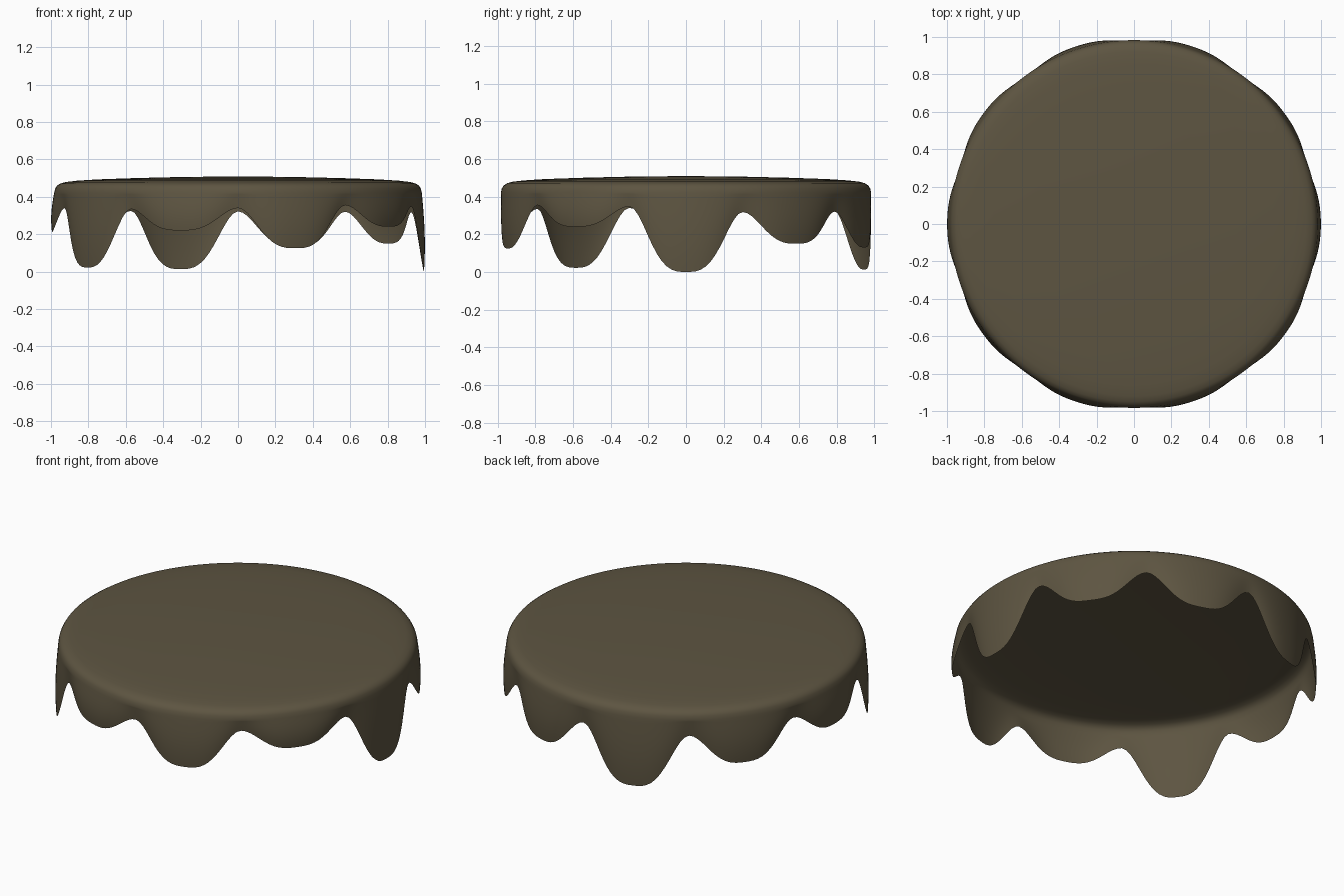
import bpy, bmesh, math

if "Cube" in bpy.data.objects:
    bpy.data.objects.remove(bpy.data.objects["Cube"])

SEG = 240
# drip tips every 36 degrees from +x, and the gap heights between them
TIPS = [0.0, 0.15, 0.13, 0.013, 0.15, 0.21, 0.022, 0.22, 0.125, 0.24]
GAPS = [0.318, 0.32, 0.322, 0.325, 0.343, 0.34, 0.335, 0.34, 0.355, 0.348]
# top profile: radius, height
TOP = [(0.3, 0.506), (0.55, 0.50), (0.75, 0.493), (0.86, 0.486), (0.92, 0.479),
       (0.95, 0.471), (0.968, 0.459), (0.978, 0.443), (0.983, 0.42)]
WALL = 14


def edge(a):
    """Hem height and drip strength (1 at a tip, 0 in a gap) at angle a."""
    s = (math.degrees(a) % 360) / 36
    k = int(round(s))
    off = s - k
    gap = GAPS[(k if off >= 0 else k - 1) % 10]
    f = (1 - math.cos(math.pi * min(1, abs(off) * 2) ** 1.5)) / 2
    tip = TIPS[k % 10]
    return tip + (gap - tip) * f, 1 - f


bm = bmesh.new()
angles = [2 * math.pi * i / SEG for i in range(SEG)]
# domed top and rounded shoulder
rings = [[bm.verts.new((r * math.cos(a), r * math.sin(a), z)) for a in angles]
         for r, z in TOP]
# wavy dripping skirt, bulging a little at each drip
for j in range(1, WALL + 1):
    t = j / WALL
    ring = []
    for a in angles:
        e, w = edge(a)
        z = 0.42 + (e - 0.42) * t
        r = 0.983 + w * 0.016 * math.sin(math.pi * 0.75 * t) - (1 - w) * 0.008 * t
        ring.append(bm.verts.new((r * math.cos(a), r * math.sin(a), z)))
    rings.append(ring)
centre = bm.verts.new((0, 0, 0.509))
for i in range(SEG):
    n = (i + 1) % SEG
    bm.faces.new((centre, rings[0][i], rings[0][n]))
    for up, low in zip(rings, rings[1:]):
        bm.faces.new((up[i], low[i], low[n], up[n]))
for f in bm.faces:
    f.smooth = True
mesh = bpy.data.meshes.new("icing")
bm.to_mesh(mesh)
bm.free()
icing = bpy.data.objects.new("icing", mesh)
bpy.context.collection.objects.link(icing)

mat = bpy.data.materials.new("chocolate")
mat.diffuse_color = (0.11, 0.09, 0.053, 1)
mat.use_nodes = True
mat.node_tree.nodes["Principled BSDF"].inputs["Base Color"].default_value = mat.diffuse_color
mesh.materials.append(mat)
